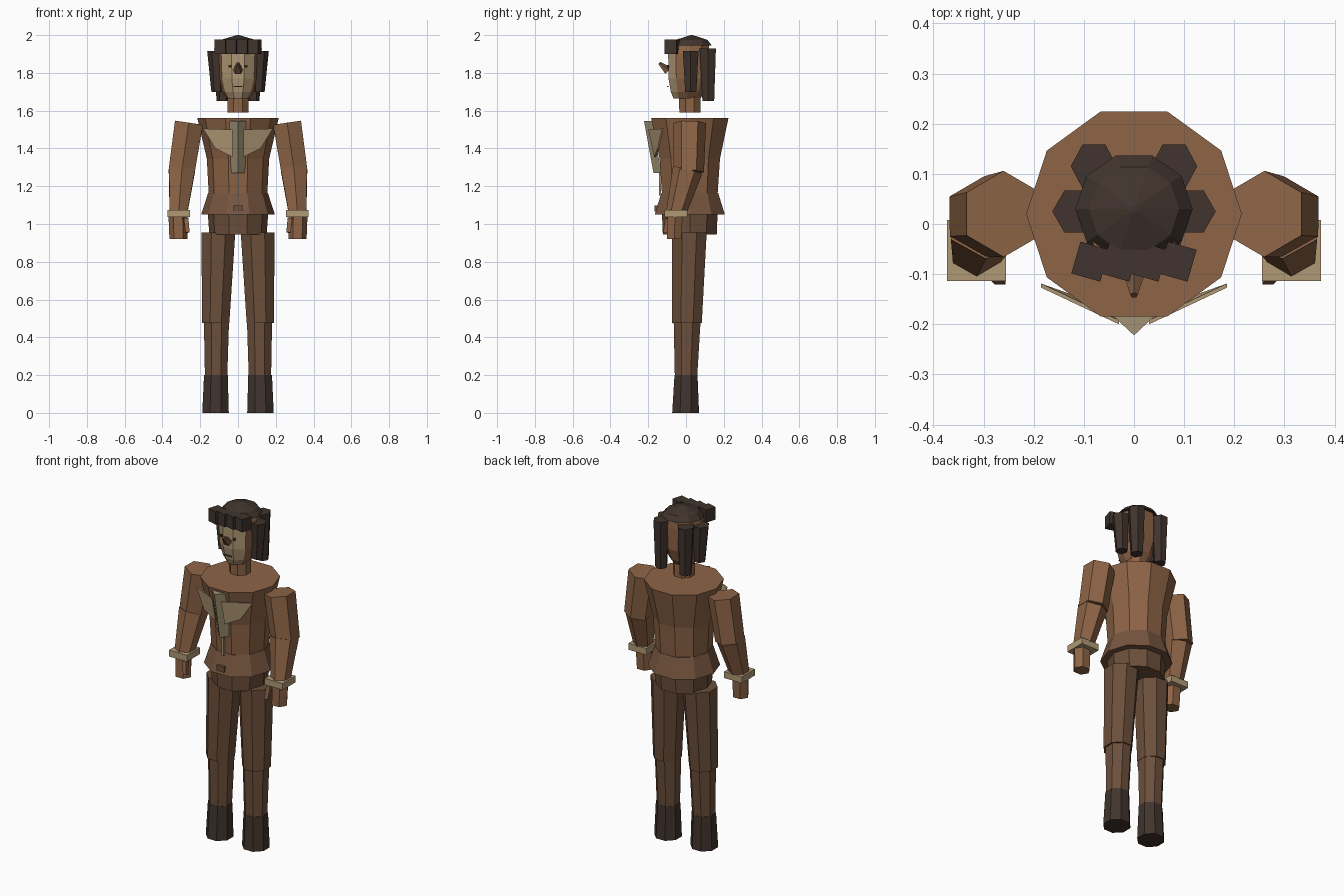
import bpy, bmesh, math
from mathutils import Vector, Matrix

if "Cube" in bpy.data.objects:
    bpy.data.objects.remove(bpy.data.objects["Cube"])


def material(name, rgb):
    m = bpy.data.materials.new(name)
    m.diffuse_color = (*rgb, 1)
    m.use_nodes = True
    m.node_tree.nodes["Principled BSDF"].inputs["Base Color"].default_value = m.diffuse_color
    return m


BROWN = material("warm brown", (0.270, 0.128, 0.062))
HEM = material("hem brown", (0.185, 0.092, 0.050))
TROUSER = material("trouser brown", (0.150, 0.078, 0.043))
DARK = material("near black brown", (0.052, 0.034, 0.026))
TAN = material("tan", (0.440, 0.320, 0.180))
DULL = material("dull tan", (0.360, 0.290, 0.175))


def finish(name, bm, *mats):
    bmesh.ops.recalc_face_normals(bm, faces=bm.faces)
    me = bpy.data.meshes.new(name)
    bm.to_mesh(me)
    bm.free()
    for m in mats:
        me.materials.append(m)
    ob = bpy.data.objects.new(name, me)
    bpy.context.collection.objects.link(ob)
    return ob


def skin(name, rings, *mats, rule=None):
    """Join rings of points into a capped solid; rule picks the material."""
    bm = bmesh.new()
    vs = [[bm.verts.new(p) for p in r] for r in rings]
    n = len(vs[0])
    for a, b in zip(vs, vs[1:]):
        for i in range(n):
            j = (i + 1) % n
            bm.faces.new((a[i], a[j], b[j], b[i]))
    bm.faces.new(vs[0])
    bm.faces.new(vs[-1])
    bmesh.ops.recalc_face_normals(bm, faces=bm.faces)
    if rule:
        for f in bm.faces:
            f.material_index = rule(f)
    return finish(name, bm, *mats)


def loft(name, sections, n, *mats, phase=0.0, rule=None):
    """Sections are (cx, cy, z, rx, ry)."""
    rings = []
    for cx, cy, z, rx, ry in sections:
        ang = [2 * math.pi * (i + phase) / n for i in range(n)]
        rings.append([(cx + rx * math.cos(a), cy + ry * math.sin(a), z) for a in ang])
    return skin(name, rings, *mats, rule=rule)


def tube(name, p, q, r1, r2, n, mat, phase=0.0):
    """Prism between two points with ends square to its axis."""
    p, q = Vector(p), Vector(q)
    w = (q - p).normalized()
    ref = Vector((0, 1, 0)) if abs(w.y) < 0.8 else Vector((0, 0, 1))
    u = (ref - w * ref.dot(w)).normalized()
    v = w.cross(u)
    rings = []
    for c, r in ((p, r1), (q, r2)):
        ang = [2 * math.pi * (i + phase) / n for i in range(n)]
        rings.append([c + u * r * math.cos(a) + v * r * math.sin(a) for a in ang])
    return skin(name, rings, mat)


def box(name, centre, size, mat, turn=0.0):
    bm = bmesh.new()
    m = Matrix.Translation(centre) @ Matrix.Rotation(turn, 4, 'Z') @ Matrix.Diagonal((*size, 1))
    bmesh.ops.create_cube(bm, size=1, matrix=m)
    return finish(name, bm, mat)


# jacket, its flared hem, and hips
loft("jacket", [(0, .02, 1.16, .155, .155), (0, .02, 1.345, .165, .168),
                (0, .02, 1.56, .215, .215)], 10, BROWN)
loft("jacket_hem", [(0, .02, 1.05, .195, .195), (0, .02, 1.165, .158, .158)], 10, HEM)
loft("hips", [(0, .02, .945, .152, .15), (0, .02, 1.06, .160, .155)], 10, TROUSER)

# jacket front: folded tie, fastening strip, buckle
skin("tie", [[(0, -.222, 1.545), (.045, -.180, 1.545), (-.045, -.180, 1.545)],
             [(0, -.172, 1.27), (.038, -.130, 1.27), (-.038, -.130, 1.27)]], DULL)
box("fastening", (0, -.138, 1.215), (.012, .012, .13), DULL)
box("buckle", (0, -.158, 1.082), (.05, .02, .032), TROUSER)

# neck and head with a tan face on the front sides
loft("neck", [(0, .02, 1.59, .06, .06), (0, .02, 1.70, .062, .062)], 8, BROWN, phase=.5)
loft("head", [(0, .005, 1.665, .060, .075), (0, .01, 1.70, .085, .095), (0, .015, 1.77, .105, .113),
              (0, .015, 1.90, .110, .115), (0, .02, 1.955, .100, .105)], 10, BROWN, TAN,
     rule=lambda f: int(f.normal.y < -.5 and f.calc_center_median().z < 1.92))
tube("nose", (0, -.095, 1.81), (0, -.142, 1.852), .026, .008, 5, HEM)
box("mouth", (0, -.097, 1.728), (.05, .008, .006), HEM)

# hair cap and fringe
loft("hair_cap", [(0, .03, 1.945, .117, .112), (0, .03, 1.975, .090, .088),
                  (0, .03, 2.0, .006, .006)], 10, DARK)
for i in range(4):
    box("fringe_lock", (-.087 + .058 * i, -.075, 1.938), (.060, .066, .075), DARK, turn=-.28)

for s in (-1, 1):
    # hanging hair locks
    loft("side_hair", [(s * .108, .025, 1.70, .033, .034), (s * .115, .025, 1.915, .048, .048)], 6, DARK)
    loft("back_hair", [(s * .080, .118, 1.65, .034, .036), (s * .080, .115, 1.93, .046, .050)], 6, DARK)
    # eyes
    box("eye", (s * .042, -.096, 1.835), (.014, .008, .014), DARK, turn=s * .3)

    # lapels
    lapel = [(s * .03, -.200, 1.50), (s * .185, -.127, 1.505), (s * .12, -.150, 1.40), (s * .03, -.168, 1.355)]
    skin("lapel", [lapel, [(x, y + .008, z) for x, y, z in lapel]], TAN)

    # arms
    tube("upper_arm", (s * .260, .020, 1.535), (s * .299, .015, 1.275), .086, .080, 6, BROWN)
    tube("forearm", (s * .297, .008, 1.285), (s * .315, -.052, 1.06), .080, .054, 6, BROWN)
    box("cuff", (s * .314, -.053, 1.055), (.118, .122, .038), TAN)
    loft("hand", [(s * .315, -.062, .92, .048, .044), (s * .318, -.058, 1.045, .050, .046)], 6, BROWN)
    tube("thumb", (s * .275, -.098, 1.03), (s * .267, -.110, .955), .018, .015, 4, BROWN, phase=.5)

    # legs and boots
    loft("thigh", [(s * .118, .005, .475, .078, .085), (s * .104, .018, .955, .097, .099)],
         8, TROUSER, phase=.5)
    loft("shin", [(s * .116, 0, .19, .064, .064), (s * .114, .006, .485, .072, .077)],
         8, TROUSER, phase=.5)
    loft("boot", [(s * .119, -.002, 0, .076, .077), (s * .117, 0, .2, .068, .066)],
         8, DARK, phase=.5)
